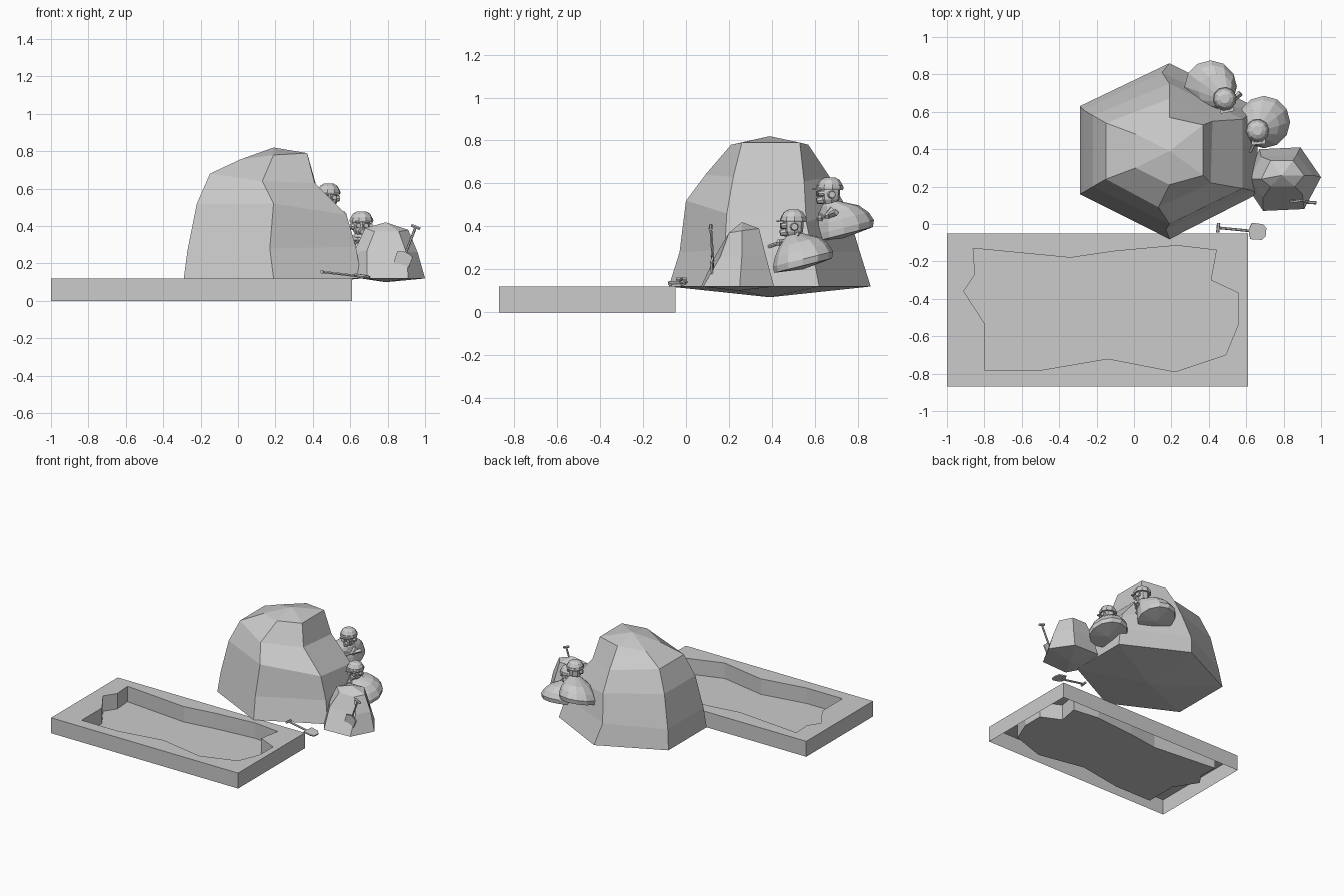
import bpy, bmesh
from math import sin, cos, pi
from mathutils import Vector, Matrix

if "Cube" in bpy.data.objects:
    bpy.data.objects.remove(bpy.data.objects["Cube"])


def finish(name, bm, mat=None):
    bmesh.ops.recalc_face_normals(bm, faces=bm.faces[:])
    if mat:
        bm.transform(mat)
    me = bpy.data.meshes.new(name)
    bm.to_mesh(me)
    bm.free()
    ob = bpy.data.objects.new(name, me)
    bpy.context.collection.objects.link(ob)
    return ob


def frame(origin, zdir, ydir):
    z = Vector(zdir).normalized()
    x = Vector(ydir).cross(z).normalized()
    y = z.cross(x)
    m = Matrix((x, y, z)).transposed().to_4x4()
    m.translation = Vector(origin)
    return m


def loft(name, rings, bottom, top, mat=None):
    """Skin a stack of rings and close each end to a point."""
    bm = bmesh.new()
    vs = [[bm.verts.new(p) for p in r] for r in rings]
    n = len(vs[0])
    for a, b in zip(vs, vs[1:]):
        for i in range(n):
            j = (i + 1) % n
            bm.faces.new((a[i], a[j], b[j], b[i]))
    for ring, tip in ((vs[0], bottom), (vs[-1], top)):
        t = bm.verts.new(tip)
        for i in range(n):
            bm.faces.new((ring[i], ring[(i + 1) % n], t))
    return finish(name, bm, mat)


def lathe(name, profile, n, mat, sx=1, sy=1):
    rings = [[(sx * r * cos(2 * pi * i / n), sy * r * sin(2 * pi * i / n), z) for i in range(n)]
             for r, z in profile]
    return loft(name, rings, (0, 0, profile[0][1]), (0, 0, profile[-1][1]), mat)


def rod(name, a, b, r1, r2=None, n=6):
    a, b = Vector(a), Vector(b)
    d = b - a
    hint = (0, 0, 1) if abs(d.normalized().z) < .9 else (0, 1, 0)
    return lathe(name, [(r1, 0), (r2 or r1, d.length)], n, frame(a, d, hint))


def box(name, size, loc, mat):
    bm = bmesh.new()
    bmesh.ops.create_cube(bm, size=1)
    bm.transform(Matrix.Translation(loc) @ Matrix.Diagonal((*size, 1)))
    return finish(name, bm, mat)


# Rectangular block with an irregular sunken pit, open underneath
H = .12
outer = [(-1, -.87), (.61, -.87), (.61, -.05), (-1, -.05)]
pit = [(-.86, -.13), (-.34, -.18), (-.1, -.145), (.23, -.115), (.44, -.14), (.41, -.3),
       (.56, -.37), (.56, -.53), (.49, -.7), (.22, -.79), (-.14, -.72), (-.49, -.78),
       (-.8, -.78), (-.8, -.53), (-.91, -.36), (-.85, -.27)]
bm = bmesh.new()
loops = []
for pts in (outer, pit):
    v = [bm.verts.new((x, y, H)) for x, y in pts]
    loops.append([bm.edges.new((v[i], v[(i + 1) % len(v)])) for i in range(len(v))])
    low = [bm.verts.new((x, y, 0)) for x, y in pts]
    for i in range(len(v)):
        j = (i + 1) % len(v)
        bm.faces.new((v[i], v[j], low[j], low[i]))
bm.faces.new(low)
bmesh.ops.triangle_fill(bm, edges=loops[0] + loops[1], use_beauty=True, normal=(0, 0, 1))
bmesh.ops.dissolve_limit(bm, angle_limit=.01, verts=bm.verts[:], edges=bm.edges[:])
finish("pit_block", bm)

# Large six-sided boulder
loft("large_boulder", [
    [(-.29, .16, .12), (.19, -.08, .12), (.66, .16, .12), (.66, .62, .12), (.19, .86, .12), (-.29, .63, .12)],
    [(-.27, .17, .27), (.17, -.03, .28), (.63, .18, .29), (.62, .59, .28), (.15, .81, .28), (-.27, .61, .27)],
    [(-.22, .2, .52), (.19, 0, .52), (.58, .19, .46), (.58, .56, .42), (.19, .75, .48), (-.22, .58, .52)],
    [(-.15, .24, .68), (.13, .09, .64), (.41, .22, .63), (.42, .55, .61), (.19, .67, .63), (-.15, .54, .68)],
    [(.01, .3, .755), (.19, .21, .78), (.37, .26, .79), (.37, .53, .79), (.19, .57, .78), (.01, .48, .755)],
], (.19, .39, .07), (.19, .39, .82))

# Small boulder
loft("small_boulder", [
    [(.59, .22, .13), (.69, .07, .12), (.91, .08, .12), (1, .25, .12), (.89, .41, .12), (.67, .4, .13)],
    [(.62, .24, .26), (.69, .14, .27), (.9, .16, .26), (.96, .26, .26), (.87, .37, .27), (.68, .36, .27)],
    [(.68, .24, .39), (.73, .2, .37), (.86, .2, .37), (.91, .26, .38), (.85, .34, .39), (.73, .34, .39)],
], (.79, .24, .10), (.79, .26, .42))


# Spades: shaft, cross grip and pointed blade
def spade(name, grip, tip, normal):
    g, t = Vector(grip), Vector(tip)
    m = frame(t, g - t, normal)          # local z runs from tip to grip
    L = (g - t).length
    rod(name + "_shaft", m @ Vector((0, 0, .07)), g, .007)
    rod(name + "_grip", m @ Vector((-.025, 0, L)), m @ Vector((.025, 0, L)), .009)
    outline = [(-.022, 0), (.022, 0), (.042, .02), (.044, .08), (.015, .09), (-.015, .09), (-.044, .08), (-.042, .02)]
    bm = bmesh.new()
    f = bm.faces.new([bm.verts.new((x, .004 + 4 * x * x, z)) for x, z in outline])
    ex = bmesh.ops.extrude_face_region(bm, geom=[f])
    bmesh.ops.translate(bm, vec=(0, -.01, 0), verts=[e for e in ex["geom"] if isinstance(e, bmesh.types.BMVert)])
    finish(name + "_blade", bm, m)


spade("standing_spade", (.95, .115, .395), (.865, .13, .175), (0, -1, .1))
spade("lying_spade", (.45, -.02, .155), (.705, -.045, .125), (0, 0, 1))


# Lookouts: flared cloak, helmeted head with goggles and mask, arms on a long tool
def lookout(name, base, head, face, tool_a, tool_b):
    base, head = Vector(base), Vector(head)
    # cloak rings slide from the base towards the neck
    neck = head - base - Vector((0, 0, .045))
    n, rings = 12, []
    for r, t, h in ((.135, 0, .02), (.14, 0, .055), (.125, .15, .1), (.095, .4, .145), (.05, .85, .175), (.03, 1, .19)):
        rings.append([(neck.x * t + r * cos(2 * pi * i / n),
                       neck.y * t + r * sin(2 * pi * i / n),
                       h * neck.z / .19 + .25 * r * sin(2 * pi * i / n)) for i in range(n)])
    loft(name + "_cloak", rings, (0, 0, .0), neck, Matrix.Translation(base))
    m = frame(head, (0, 0, 1), -Vector(face))   # local -y is the face
    lathe(name + "_head", [(.03, -.06), (.045, -.035), (.048, 0), (.045, .03)], 8, m)
    lathe(name + "_helmet", [(.06, .012), (.058, .035), (.046, .056), (.025, .068)], 10, m)
    lathe(name + "_helmet_band", [(.062, .01), (.064, .02), (.062, .03)], 10, m)
    box(name + "_visor", (.075, .025, .008), (0, -.062, .014), m)
    for s in (-1, 1):
        rod(name + "_goggle", m @ Vector((s * .02, -.035, -.006)), m @ Vector((s * .02, -.06, -.008)), .016, .013, 8)
        rod(name + "_ear_cup", m @ Vector((s * .04, 0, -.012)), m @ Vector((s * .058, 0, -.012)), .02, .016, 8)
        # shoulder to hand
        hand = Vector(tool_a).lerp(Vector(tool_b), .5 + s * .15)
        shoulder = m @ Vector((s * .04, .01, -.085))
        rod(name + "_arm", shoulder, hand, .024, .016)
        lathe(name + "_hand", [(.01, -.015), (.018, 0), (.01, .015)], 6, Matrix.Translation(hand))
    rod(name + "_mask", m @ Vector((0, -.03, -.035)), m @ Vector((0, -.062, -.042)), .022, .014, 8)
    rod(name + "_tool", tool_a, tool_b, .008)
    rod(name + "_tool_stock", Vector(tool_a).lerp(Vector(tool_b), .55), tool_b, .012, .016, 4)


lookout("upper_lookout", (.41, .735, .345), (.485, .67, .56), (.2, -1, 0),
        (.45, .59, .425), (.57, .7, .465))
lookout("lower_lookout", (.695, .545, .2), (.66, .5, .41), (.1, -1, 0),
        (.62, .385, .305), (.7, .53, .36))
